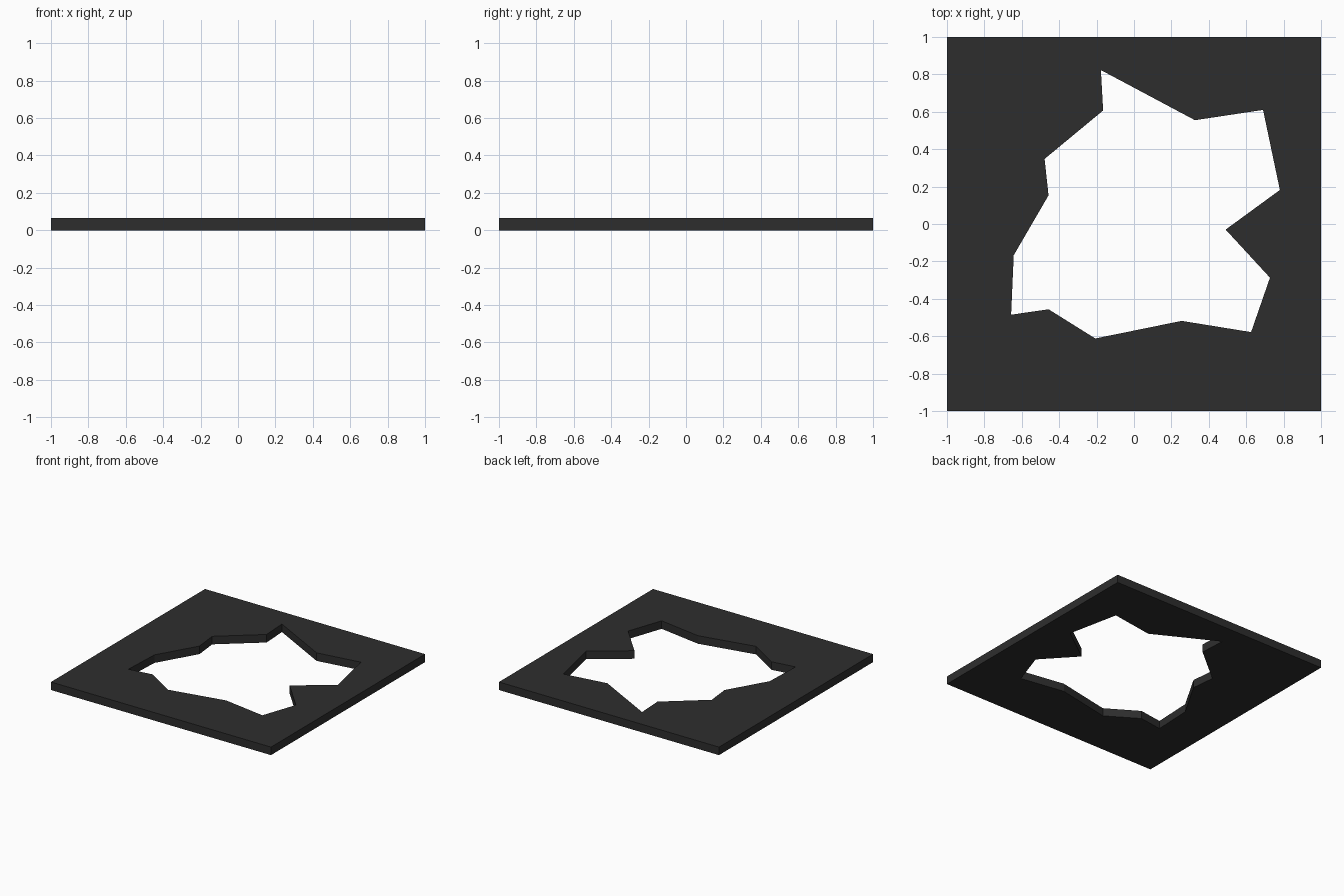
import bpy, bmesh

if "Cube" in bpy.data.objects:
    bpy.data.objects.remove(bpy.data.objects["Cube"])

THICKNESS = 0.066

# Outlines of the square plate and its jagged opening
outer = [(-1, -1), (1, -1), (1, 1), (-1, 1)]
opening = [(-0.177, 0.823), (0.326, 0.555), (0.69, 0.61), (0.78, 0.182),
           (0.49, -0.03), (0.727, -0.287), (0.626, -0.578), (0.255, -0.518),
           (-0.207, -0.612), (-0.457, -0.456), (-0.657, -0.485),
           (-0.643, -0.167), (-0.457, 0.153), (-0.478, 0.348), (-0.165, 0.607)]

bm = bmesh.new()


def add_loop(points):
    verts = [bm.verts.new((x, y, 0)) for x, y in points]
    return [bm.edges.new((v, verts[(i + 1) % len(verts)])) for i, v in enumerate(verts)]


# Fill between the outlines, then raise to full thickness
edges = add_loop(outer) + add_loop(opening)
bmesh.ops.triangle_fill(bm, edges=edges, use_beauty=True, normal=(0, 0, 1))
result = bmesh.ops.extrude_face_region(bm, geom=bm.faces[:], use_keep_orig=True)
top_verts = [g for g in result["geom"] if isinstance(g, bmesh.types.BMVert)]
bmesh.ops.translate(bm, verts=top_verts, vec=(0, 0, THICKNESS))
bmesh.ops.recalc_face_normals(bm, faces=bm.faces[:])

mesh = bpy.data.meshes.new("broken_plate")
bm.to_mesh(mesh)
bm.free()

# Dark grey material
mat = bpy.data.materials.new("dark grey")
mat.diffuse_color = (0.027, 0.027, 0.027, 1)
mat.use_nodes = True
mat.node_tree.nodes["Principled BSDF"].inputs["Base Color"].default_value = mat.diffuse_color
mesh.materials.append(mat)

plate = bpy.data.objects.new("broken_plate", mesh)
bpy.context.collection.objects.link(plate)
